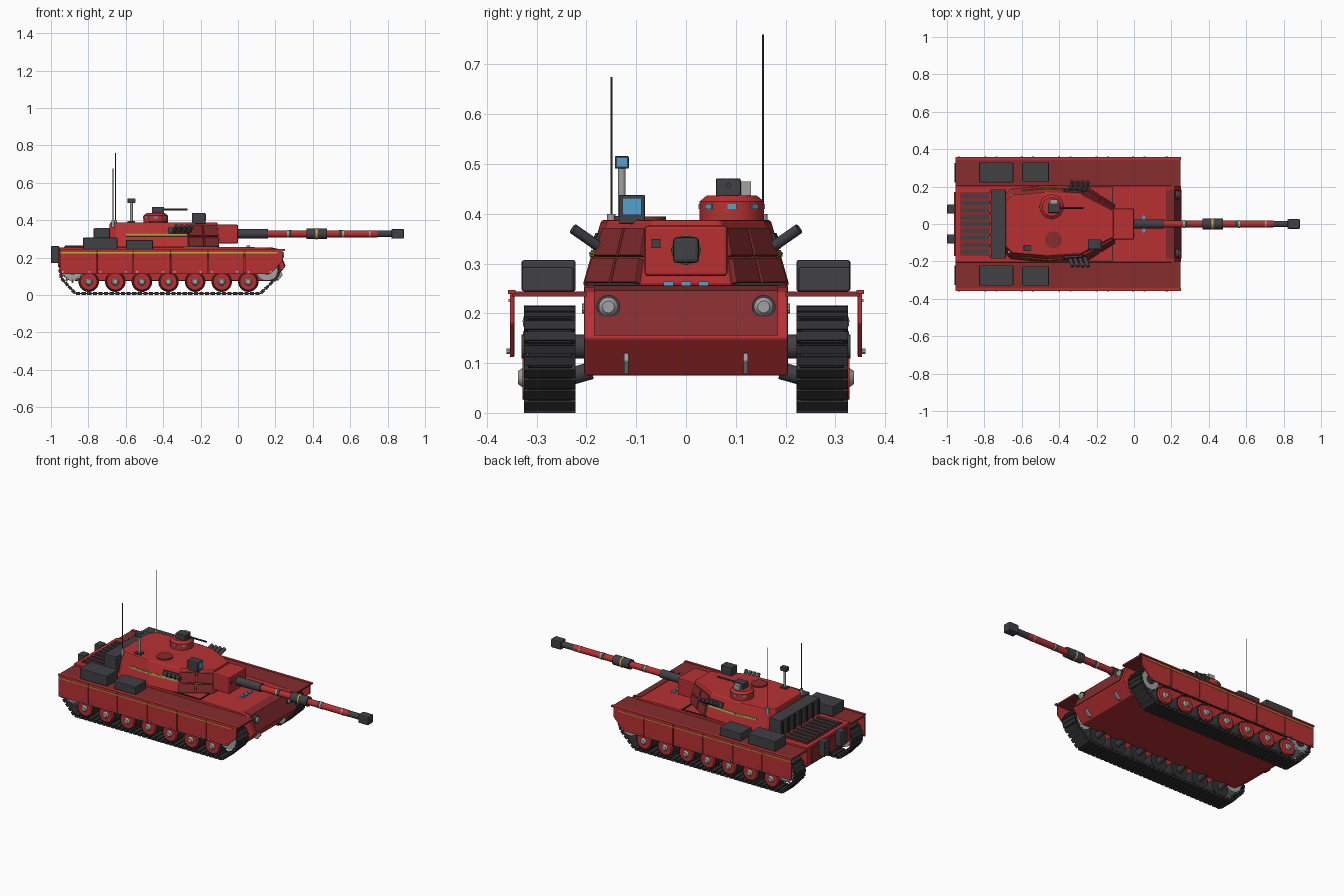
import bpy, bmesh, math
from mathutils import Vector

if "Cube" in bpy.data.objects:
    bpy.data.objects.remove(bpy.data.objects["Cube"])


def material(name, r, g, b):
    m = bpy.data.materials.new(name)
    m.diffuse_color = (r, g, b, 1)
    m.use_nodes = True
    m.node_tree.nodes["Principled BSDF"].inputs["Base Color"].default_value = m.diffuse_color
    return m


RED = material("red paint", 0.48, 0.03, 0.032)
DARK = material("dark red paint", 0.235, 0.025, 0.027)
CHAR = material("charcoal", 0.052, 0.052, 0.06)
TRACK = material("track black", 0.03, 0.03, 0.033)
STEEL = material("steel grey", 0.36, 0.36, 0.36)
YELLOW = material("yellow", 0.55, 0.4, 0.06)
BLUE = material("blue glass", 0.09, 0.36, 0.62)
OLIVE = material("olive", 0.22, 0.2, 0.06)


def finish(name, bm, mat, bevel=0, smooth=False):
    bmesh.ops.recalc_face_normals(bm, faces=bm.faces)
    me = bpy.data.meshes.new(name)
    bm.to_mesh(me)
    bm.free()
    me.materials.append(mat)
    ob = bpy.data.objects.new(name, me)
    bpy.context.collection.objects.link(ob)
    if bevel:
        mod = ob.modifiers.new("bevel", "BEVEL")
        mod.width, mod.segments = bevel, 2
    if smooth:
        bpy.context.view_layer.objects.active = ob
        ob.select_set(True)
        bpy.ops.object.shade_smooth_by_angle(angle=math.radians(35))
        ob.select_set(False)
    return ob


def add_loft(bm, a, b):
    va, vb = [bm.verts.new(p) for p in a], [bm.verts.new(p) for p in b]
    n = len(a)
    bm.faces.new(va)
    bm.faces.new(vb)
    for i in range(n):
        bm.faces.new((va[i], va[(i + 1) % n], vb[(i + 1) % n], vb[i]))


def loft(name, a, b, mat, bevel=0):
    bm = bmesh.new()
    add_loft(bm, a, b)
    return finish(name, bm, mat, bevel)


def box(name, x, y, z, mat, bevel=0):
    rings = [[(x[0], y[0], h), (x[1], y[0], h), (x[1], y[1], h), (x[0], y[1], h)] for h in z]
    return loft(name, rings[0], rings[1], mat, bevel)


def prism(name, profile, y0, y1, mat, bevel=0):
    return loft(name, [(x, y0, z) for x, z in profile], [(x, y1, z) for x, z in profile], mat, bevel)


def cyl(name, p0, p1, r, mat, n=20, r2=None):
    p0, p1 = Vector(p0), Vector(p1)
    q = (p1 - p0).to_track_quat('Z', 'Y')

    def ring(p, rad):
        return [p + q @ Vector((rad * math.cos(t), rad * math.sin(t), 0))
                for t in (2 * math.pi * (i + 0.5) / n for i in range(n))]
    bm = bmesh.new()
    add_loft(bm, ring(p0, r), ring(p1, r if r2 is None else r2))
    return finish(name, bm, mat, 0, n > 8)


# Hull, nose plate and deck
prism("hull", [(-0.955, 0.255), (0.02, 0.257), (0.17, 0.253), (0.215, 0.243), (0.252, 0.15),
               (0.19, 0.075), (-0.87, 0.075), (-0.955, 0.14)], -0.205, 0.205, RED, 0.004)
prism("nose_plate", [(0.17, 0.256), (0.217, 0.246), (0.2545, 0.155), (0.248, 0.155), (0.21, 0.24), (0.17, 0.25)],
      -0.185, 0.185, DARK)
for i in range(9):
    y = -0.148 + i * 0.037
    box("engine_grille", (-0.925, -0.775), (y - 0.01, y + 0.01), (0.25, 0.264), CHAR)
box("grille_bed", (-0.93, -0.77), (-0.17, 0.17), (0.25, 0.258), DARK)
box("rear_panel", (-0.962, -0.95), (-0.17, 0.17), (0.15, 0.24), DARK)
for y in (-0.035, 0, 0.035):
    box("driver_periscope", (0.045, 0.065), (y - 0.01, y + 0.01), (0.25, 0.264), BLUE)

# Track centre line, closed loop in x and z
path = [Vector(p) for p in ((-0.87, 0.008), (0.12, 0.008), (0.21, 0.095), (0.223, 0.14), (0.2, 0.185), (0.15, 0.208),
                            (-0.88, 0.208), (-0.93, 0.185), (-0.953, 0.14), (-0.945, 0.09))]


def track_links(pad, thick, step):
    segs = [(path[i], path[(i + 1) % len(path)]) for i in range(len(path))]
    for a, b in segs:
        d = b - a
        n = max(1, round(d.length / step))
        u = d.normalized()
        v = Vector((-u.y, u.x)) * thick / 2
        h = u * d.length / n * pad / 2
        for k in range(n):
            c = a + d * (k + 0.5) / n
            yield [c - h - v, c + h - v, c + h + v, c - h + v]


for s in (1, -1):
    # Running gear
    bm = bmesh.new()
    for pad, thick, y0, y1 in ((0.75, 0.016, 0.222, 0.325), (1.0, 0.007, 0.23, 0.317)):
        for q in track_links(pad, thick, 0.03):
            add_loft(bm, [(p.x, s * y0, p.y) for p in q], [(p.x, s * y1, p.y) for p in q])
    finish("track", bm, TRACK)
    for i in range(7):
        x = -0.798 + i * 0.1422
        cyl("wheel_tyre", (x, s * 0.235, 0.071), (x, s * 0.318, 0.071), 0.055, TRACK, 24)
        cyl("wheel_disc", (x, s * 0.318, 0.071), (x, s * 0.328, 0.071), 0.049, RED, 24, 0.044)
        cyl("wheel_hub", (x, s * 0.328, 0.071), (x, s * 0.338, 0.071), 0.02, STEEL, 16, 0.013)
        cyl("wheel_axle", (x, s * 0.19, 0.085), (x, s * 0.24, 0.071), 0.018, CHAR, 12)
    for name, x, z in (("sprocket", -0.885, 0.133), ("idler", 0.155, 0.133)):
        cyl(name, (x, s * 0.235, z), (x, s * 0.32, z), 0.058, STEEL, 16)
        cyl(name + "_hub", (x, s * 0.19, z), (x, s * 0.33, z), 0.025, CHAR, 12)
    for i in range(12):
        t = i * math.pi / 6
        c = Vector((-0.885, 0, 0.133))
        d = Vector((math.cos(t), 0, math.sin(t)))
        cyl("sprocket_tooth", c + d * 0.05 + Vector((0, s * 0.32, 0)), c + d * 0.068 + Vector((0, s * 0.32, 0)),
            0.009, STEEL, 6, 0.004)

    # Fenders and side skirts
    ys = lambda a, b: sorted((s * a, s * b))
    box("fender", (-0.955, 0.248), ys(0.2, 0.35), (0.234, 0.244), DARK)
    edges = (-0.955, -0.755, -0.56, -0.36, -0.16, 0.035, 0.215)
    for a, b in zip(edges, edges[1:]):
        tip = 0.025 if b > 0.2 else 0
        prism("skirt_panel", [(a + 0.002, 0.112), (b - 0.002 - tip * 1.6, 0.112), (b - 0.002 + tip, 0.18),
                              (b - 0.002 + tip, 0.244), (a + 0.002, 0.244)], s * 0.345, s * 0.354, RED, 0.002)
        for x in (a + 0.02, b - 0.04):
            cyl("skirt_bolt", (x, s * 0.352, 0.124), (x, s * 0.361, 0.124), 0.006, STEEL, 8)
    box("skirt_lip", (-0.955, 0.252), ys(0.343, 0.358), (0.239, 0.247), RED)
    box("skirt_stripe", (-0.95, 0.21), ys(0.352, 0.3565), (0.223, 0.229), YELLOW)

    # Stowage boxes on the fenders
    box("large_stowage_box", (-0.828, -0.645), ys(0.222, 0.33), (0.244, 0.307), CHAR, 0.004)
    box("small_stowage_box", (-0.598, -0.455), ys(0.226, 0.33), (0.244, 0.293), CHAR, 0.004)

    # Lamps, tow hooks and rear boxes
    cyl("headlamp_rim", (0.215, s * 0.156, 0.213), (0.238, s * 0.156, 0.213), 0.024, CHAR, 20)
    cyl("headlamp", (0.236, s * 0.156, 0.213), (0.246, s * 0.156, 0.213), 0.021, STEEL, 20, 0.012)
    prism("tow_hook", [(0.19, 0.08), (0.215, 0.078), (0.238, 0.105), (0.235, 0.12), (0.225, 0.12)],
          s * 0.115, s * 0.125, STEEL, 0.002)
    box("rear_canister", (-1.0, -0.955), ys(0.055, 0.105), (0.17, 0.262), CHAR, 0.006)
    cyl("hull_side_lug", (-0.02, s * 0.203, 0.21), (-0.02, s * 0.209, 0.21), 0.01, STEEL, 10)

    # Dark edging on the deck beside the turret front
    box("deck_edge_side", (-0.28, -0.112), ys(0.195, 0.201), (0.25, 0.262), TRACK)
    box("deck_edge_front", (-0.118, -0.112), ys(0.08, 0.2), (0.25, 0.262), TRACK)

# Turret body
low = [(-0.695, 0.15), (-0.66, 0.188), (-0.45, 0.208), (-0.27, 0.2), (-0.1, 0.09)]
top = [(-0.685, 0.12), (-0.65, 0.155), (-0.48, 0.17), (-0.28, 0.157), (-0.11, 0.07)]


def outline(half, z):
    return [Vector((x, y, z)) for x, y in half] + [Vector((x, -y, z)) for x, y in reversed(half)]


loft("turret", outline(low, 0.255), outline(top, 0.388), RED, 0.006)

for s in (1, -1):
    # A patch on one sloped turret side, given by fractions along and up it
    def patch(name, k, u0, u1, v0, v1, thick, mat, bevel=0):
        p = [Vector((h[j][0], s * h[j][1], z)) for h, z in ((low, 0.255), (top, 0.388)) for j in (k, k + 1)]
        at = lambda u, v: p[0].lerp(p[1], u).lerp(p[2].lerp(p[3], u), v)
        n = (p[1] - p[0]).cross(p[2] - p[0]).normalized()
        n = n if n.y * s > 0 else -n
        ring = [at(u0, v0), at(u1, v0), at(u1, v1), at(u0, v1)]
        loft(name, [q - n * 0.003 for q in ring], [q + n * thick for q in ring], mat, bevel)

    for u in (0.03, 0.52):
        patch("cheek_armour_lower", 3, u, u + 0.45, 0.03, 0.4, 0.012, DARK, 0.002)
        patch("cheek_armour_upper", 3, u, u + 0.45, 0.44, 0.86, 0.01, DARK, 0.002)
    for k, a, b in ((1, 0.3, 1), (2, 0, 1)):
        patch("turret_stripe", k, a, b, 0.44, 0.54, 0.003, OLIVE)
        patch("turret_stripe_line", k, a, b, 0.47, 0.5, 0.005, YELLOW)
    for i in range(4):
        x = -0.345 + i * 0.027
        cyl("smoke_launcher", (x, s * 0.178, 0.336), (x + 0.018, s * 0.227, 0.37), 0.0105, CHAR, 12)
    patch("launcher_mount", 2, 0.5, 1, 0.55, 0.78, 0.01, CHAR)

# Bustle rack
box("bustle_rack", (-0.765, -0.685), (-0.185, 0.185), (0.262, 0.358), CHAR, 0.004)
for i in range(7):
    y = -0.174 + i * 0.058
    box("rack_rib", (-0.772, -0.76), (y - 0.006, y + 0.006), (0.265, 0.355), TRACK)

# Mantlet and gun
box("mantlet", (-0.12, 0.0), (-0.083, 0.083), (0.275, 0.376), RED, 0.006)
box("coaxial_sight", (-0.005, 0.004), (-0.069, -0.051), (0.331, 0.349), CHAR)
GZ = 0.327
for name, x0, x1, r, mat in (("gun_sleeve", -0.02, 0.16, 0.025, CHAR), ("gun_barrel", 0.16, 0.745, 0.0185, RED),
                             ("barrel_band", 0.262, 0.272, 0.0205, STEEL), ("barrel_joint", 0.272, 0.286, 0.0195, CHAR),
                             ("bore_evacuator", 0.365, 0.475, 0.029, CHAR), ("yellow_ring", 0.415, 0.424, 0.0305, YELLOW),
                             ("barrel_band", 0.556, 0.566, 0.0205, STEEL), ("barrel_joint", 0.54, 0.556, 0.0195, CHAR),
                             ("barrel_band", 0.7, 0.708, 0.02, STEEL), ("barrel_tip", 0.745, 0.825, 0.0175, CHAR)):
    cyl(name, (x0, 0, GZ), (x1, 0, GZ), r, mat, 24)
box("muzzle_brake", (0.82, 0.888), (-0.026, 0.026), (GZ - 0.026, GZ + 0.026), CHAR, 0.007)

# Commander cupola with vision blocks and machine gun
cx, cy = -0.44, 0.092
cyl("cupola", (cx, cy, 0.385), (cx, cy, 0.425), 0.065, RED, 28)
cyl("cupola_lid", (cx, cy, 0.425), (cx, cy, 0.437), 0.065, RED, 28, 0.05)
for i in range(8):
    t = i * math.pi / 4
    d = Vector((math.cos(t), math.sin(t), 0))
    c = Vector((cx, cy, 0.415))
    w = Vector((-d.y, d.x, 0)) * 0.009
    up = Vector((0, 0, 0.005))
    quad = [c - w - up, c + w - up, c + w + up, c - w + up]
    loft("vision_block", [q + d * 0.05 for q in quad], [q + d * 0.067 for q in quad], BLUE)
box("machine_gun_body", (-0.46, -0.395), (0.06, 0.11), (0.435, 0.471), CHAR, 0.003)
box("ammunition_box", (-0.45, -0.41), (0.11, 0.131), (0.437, 0.465), STEEL)
cyl("machine_gun_barrel", (-0.4, 0.085, 0.457), (-0.27, 0.085, 0.457), 0.005, CHAR, 10)

# Loader hatch, sights and antennas
cyl("roof_hatch", (-0.43, -0.085, 0.385), (-0.43, -0.085, 0.395), 0.045, DARK, 28)
box("gunner_sight", (-0.247, -0.175), (-0.135, -0.082), (0.38, 0.438), CHAR, 0.003)
box("gunner_sight_glass", (-0.178, -0.171), (-0.128, -0.089), (0.398, 0.432), BLUE)
box("mast_base", (-0.59, -0.55), (-0.145, -0.113), (0.38, 0.396), CHAR)
cyl("periscope_mast", (-0.57, -0.129, 0.39), (-0.57, -0.129, 0.495), 0.008, STEEL, 12)
box("periscope_head", (-0.59, -0.55), (-0.143, -0.115), (0.491, 0.516), CHAR, 0.002)
box("periscope_glass", (-0.553, -0.547), (-0.139, -0.119), (0.495, 0.512), BLUE)
for x, y, h in ((-0.668, -0.15, 0.675), (-0.655, 0.155, 0.76)):
    cyl("antenna_base", (x, y, 0.36), (x, y, 0.4), 0.009, STEEL, 12)
    cyl("antenna", (x, y, 0.39), (x, y, h), 0.0022, CHAR, 8)
